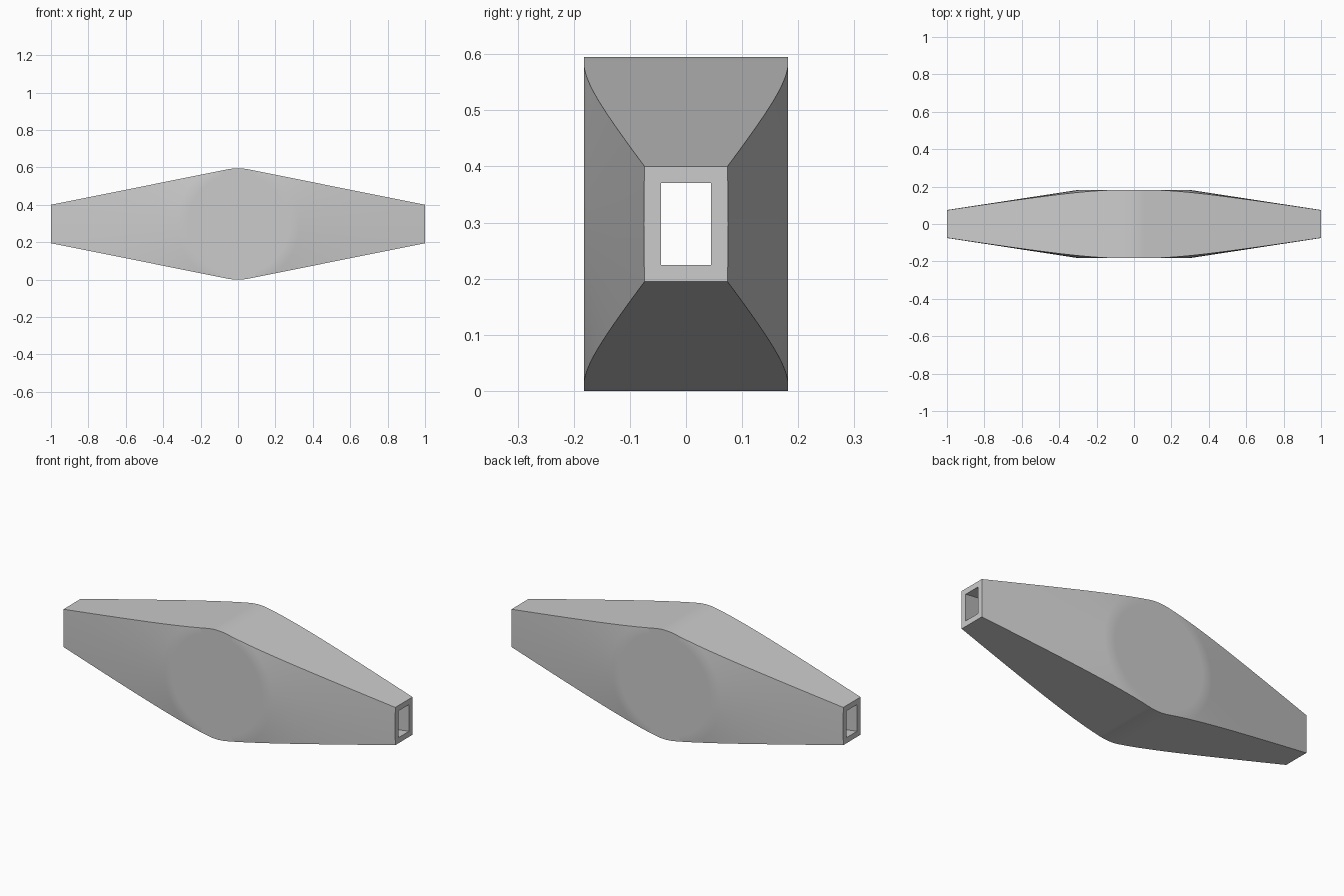
import bpy
import bmesh
import math

cube = bpy.data.objects.get("Cube")
if cube:
    bpy.data.objects.remove(cube, do_unlink=True)

MID_Z = 0.2975      # height of the long axis
TAPER = 0.198       # slope angle of top and bottom
SIDE_SLOPE = 0.153  # fall of the conical sides per unit radius
DISC_R = 0.3        # flat disc on each side
SEGMENTS = 128

grey = bpy.data.materials.new("Light grey")
grey.use_nodes = True
grey.diffuse_color = (0.6, 0.6, 0.6, 1)
grey.node_tree.nodes["Principled BSDF"].inputs["Base Color"].default_value = (0.6, 0.6, 0.6, 1)


def add_object(name, bm):
    bmesh.ops.recalc_face_normals(bm, faces=bm.faces)
    mesh = bpy.data.meshes.new(name)
    bm.to_mesh(mesh)
    bm.free()
    obj = bpy.data.objects.new(name, mesh)
    bpy.context.collection.objects.link(obj)
    return obj


def diamond_prism(name, radius, end_x):
    """Diamond with rounded top and bottom, extruded along y."""
    end_z = (radius - end_x * math.sin(TAPER)) / math.cos(TAPER)
    arc = [TAPER * (1 - i / 6) for i in range(13)]
    upper = [(end_x, end_z)]
    upper += [(radius * math.sin(a), radius * math.cos(a)) for a in arc]
    upper.append((-end_x, end_z))
    outline = upper + [(-x, -z) for x, z in upper]
    bm = bmesh.new()
    face = bm.faces.new([bm.verts.new((x, -0.3, MID_Z + z)) for x, z in outline])
    moved = bmesh.ops.extrude_face_region(bm, geom=[face])["geom"]
    verts = [v for v in moved if isinstance(v, bmesh.types.BMVert)]
    bmesh.ops.translate(bm, verts=verts, vec=(0, 0.6, 0))
    return add_object(name, bm)


def coned_disc(name, half_width):
    """Flat disc with conical flanks, turned about the y axis."""
    half = [(r, half_width - SIDE_SLOPE * max(0, r - DISC_R))
            for r in (0.27, DISC_R, 0.33, 1.15)]
    profile = half + [(r, -y) for r, y in reversed(half)]
    bm = bmesh.new()
    rings = []
    for r, y in profile:
        angles = [2 * math.pi * i / SEGMENTS for i in range(SEGMENTS)]
        rings.append([bm.verts.new((r * math.cos(a), y, MID_Z + r * math.sin(a)))
                      for a in angles])
    for one, two in zip(rings, rings[1:]):
        for i in range(SEGMENTS):
            j = (i + 1) % SEGMENTS
            bm.faces.new((one[i], one[j], two[j], two[i]))
    bm.faces.new(rings[0])
    bm.faces.new(rings[-1])
    return add_object(name, bm)


def combine(target, cutter, operation):
    mod = target.modifiers.new("Cut", 'BOOLEAN')
    mod.operation = operation
    mod.solver = 'EXACT'
    mod.object = cutter
    bpy.context.view_layer.objects.active = target
    bpy.ops.object.modifier_apply(modifier=mod.name)
    bpy.data.objects.remove(cutter, do_unlink=True)


# Outer shell and the tapering passage that runs through it
body = diamond_prism("hollow_body", 0.2975, 1.0)
combine(body, coned_disc("outer_sides", 0.182), 'INTERSECT')
passage = diamond_prism("passage", 0.268, 1.05)
combine(passage, coned_disc("passage_sides", 0.152), 'INTERSECT')
combine(body, passage, 'DIFFERENCE')

body.data.materials.clear()
body.data.materials.append(grey)
bpy.ops.object.select_all(action='DESELECT')
body.select_set(True)
bpy.context.view_layer.objects.active = body
bpy.ops.object.shade_smooth_by_angle(angle=math.radians(30))
